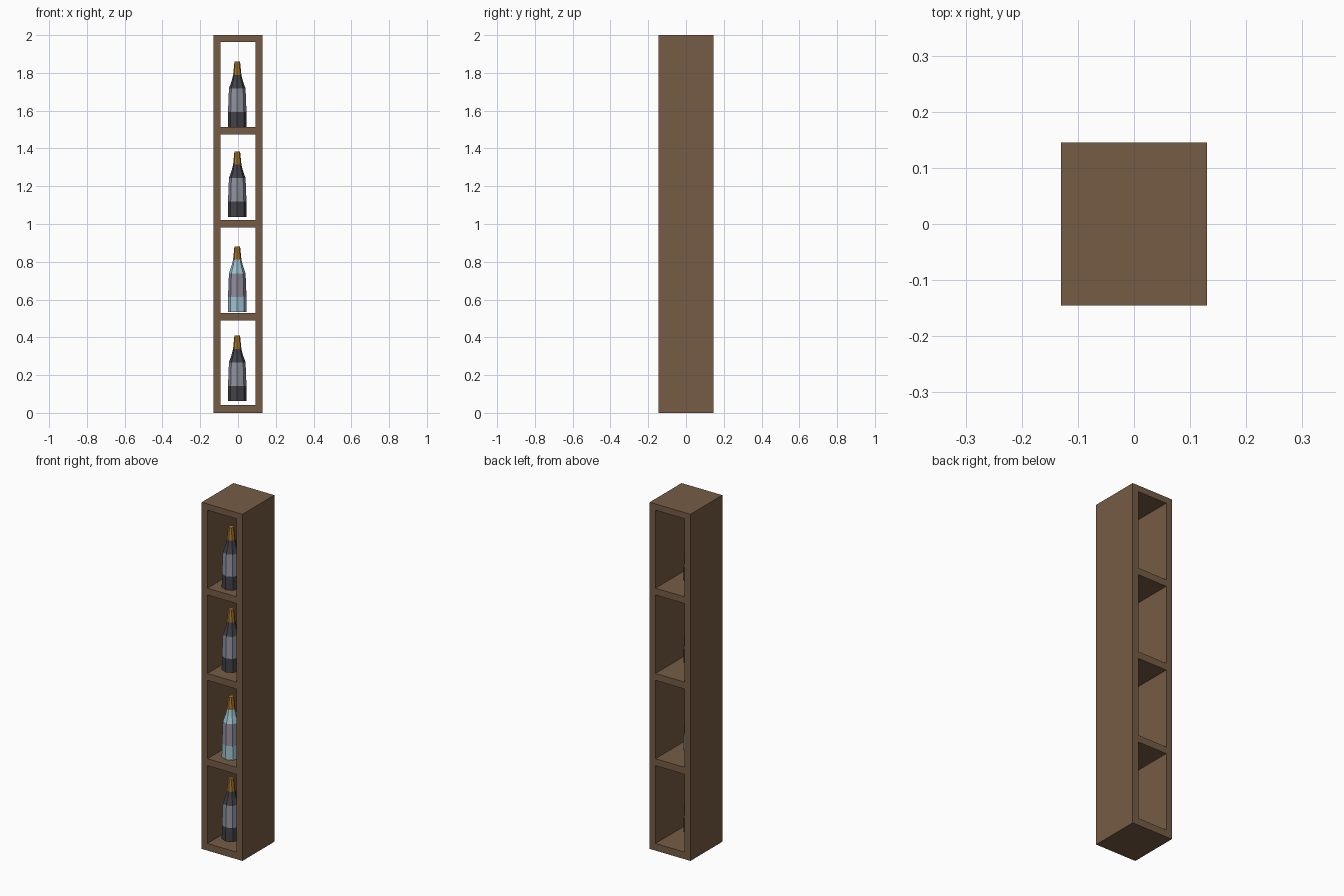
import bpy, bmesh, math

if "Cube" in bpy.data.objects:
    bpy.data.objects.remove(bpy.data.objects["Cube"])


def material(name, rgb):
    m = bpy.data.materials.new(name)
    m.diffuse_color = (*rgb, 1)
    m.use_nodes = True
    m.node_tree.nodes["Principled BSDF"].inputs["Base Color"].default_value = m.diffuse_color
    return m


wood = material("brown wood", (0.18, 0.107, 0.06))
dark = material("dark glass", (0.055, 0.055, 0.065))
blue = material("pale blue glass", (0.35, 0.55, 0.64))
label = material("grey label", (0.28, 0.29, 0.35))
pink_label = material("warm grey label", (0.29, 0.27, 0.33))
gold = material("gold foil", (0.40, 0.19, 0.025))

W, D, H, T = 0.26, 0.29, 2.0, 0.037   # case width, depth, height, board


def finish(bm, name, mats):
    bmesh.ops.recalc_face_normals(bm, faces=bm.faces[:])
    me = bpy.data.meshes.new(name)
    bm.to_mesh(me)
    bm.free()
    for m in mats:
        me.materials.append(m)
    ob = bpy.data.objects.new(name, me)
    bpy.context.collection.objects.link(ob)
    return ob


# Case: one seamless grid of front and back faces with four through openings
xs = [-W / 2, -W / 2 + T, W / 2 - T, W / 2]
zs = [0, 0.041, 0.49, 0.53, 0.982, 1.022, 1.475, 1.514, 1.964, H]
bm = bmesh.new()
grid = [[bm.verts.new((x, -D / 2, z)) for z in zs] for x in xs]
for i in range(len(xs) - 1):
    for j in range(len(zs) - 1):
        if i == 1 and j % 2 == 1:
            continue
        bm.faces.new((grid[i][j], grid[i + 1][j], grid[i + 1][j + 1], grid[i][j + 1]))
front = bm.faces[:]
ext = bmesh.ops.extrude_face_region(bm, geom=front, use_keep_orig=True)
bmesh.ops.translate(bm, verts=[g for g in ext["geom"] if isinstance(g, bmesh.types.BMVert)],
                    vec=(0, D, 0))
bmesh.ops.dissolve_limit(bm, angle_limit=0.01, verts=bm.verts[:], edges=bm.edges[:])
finish(bm, "shelf_case", [wood])

# Bottle profile: radius, height, colour slot of the band above
PROFILE = [(0.050, 0, 0), (0.049, 0.08, 1), (0.044, 0.205, 0),
           (0.030, 0.245, 0), (0.022, 0.277, 2), (0.015, 0.347, 2)]
SIDES = 8


def bottle(name, z0, glass, paper):
    bm = bmesh.new()
    rings = []
    for r, z, _ in PROFILE:
        rings.append([bm.verts.new((-0.004 + r * math.cos(2 * math.pi * k / SIDES),
                                    -0.057 + r * math.sin(2 * math.pi * k / SIDES),
                                    z0 + z)) for k in range(SIDES)])
    for (a, b), (_, _, slot) in zip(zip(rings, rings[1:]), PROFILE):
        for k in range(SIDES):
            n = (k + 1) % SIDES
            bm.faces.new((a[k], a[n], b[n], b[k])).material_index = slot
    bm.faces.new(rings[0])
    bm.faces.new(rings[-1]).material_index = 2
    finish(bm, name, [glass, paper, gold])


bottle("bottom_bottle", 0.062, dark, label)
bottle("lower_middle_bottle", 0.534, blue, pink_label)
bottle("upper_middle_bottle", 1.038, dark, label)
bottle("top_bottle", 1.512, dark, label)
